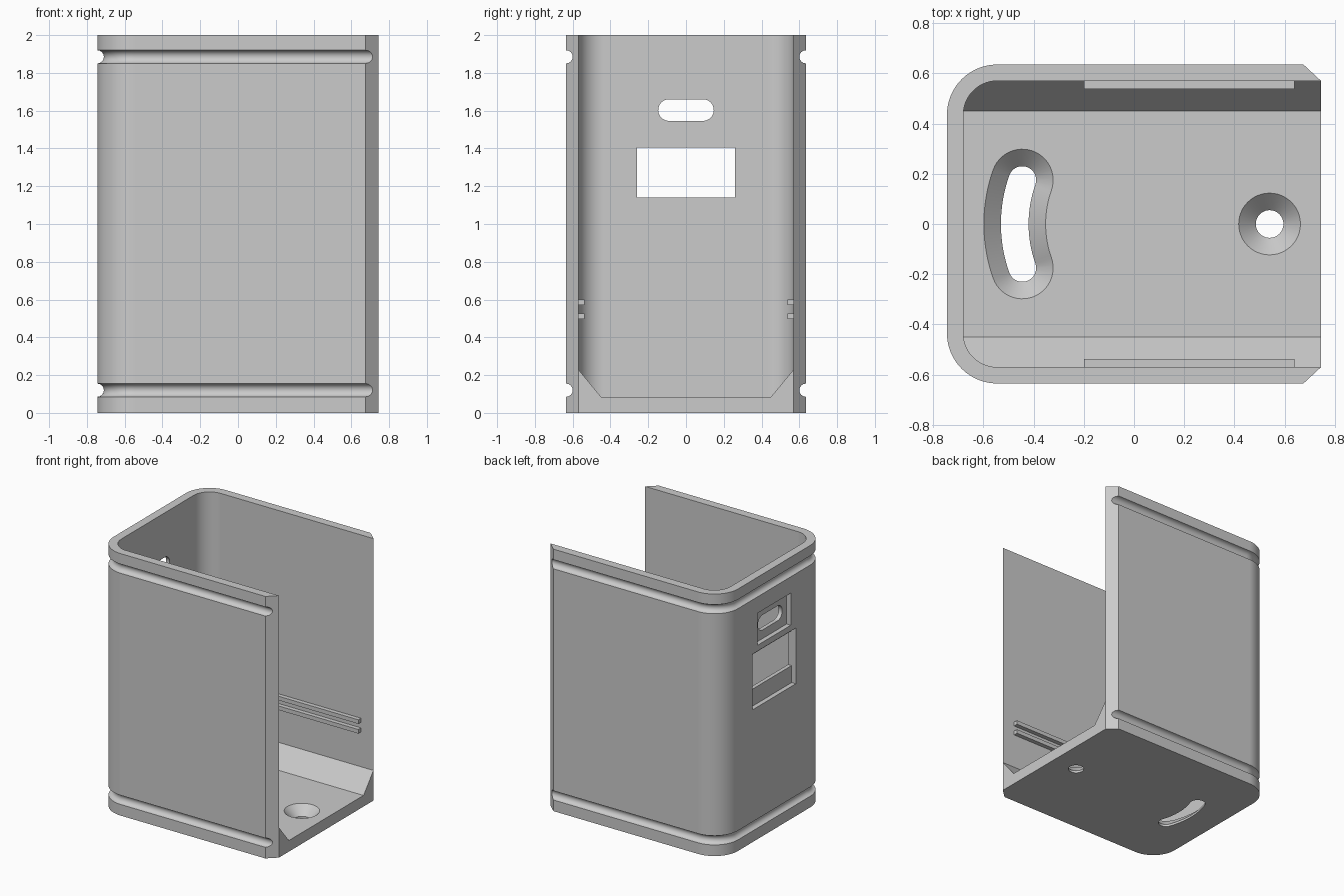
import bpy, bmesh
from math import sin, cos, pi, asin

old = bpy.data.objects.get("Cube")
if old:
    bpy.data.objects.remove(old, do_unlink=True)

HX, HY, H = 0.745, 0.635, 2.0      # half length, half width, height
WALL, FLOOR, R = 0.065, 0.085, 0.2

grey = bpy.data.materials.new("plain_grey")
grey.use_nodes = True
grey.diffuse_color = (0.6, 0.6, 0.6, 1)
grey.node_tree.nodes["Principled BSDF"].inputs["Base Color"].default_value = grey.diffuse_color


def add_object(name, mesh):
    ob = bpy.data.objects.new(name, mesh)
    bpy.context.collection.objects.link(ob)
    mesh.materials.clear()
    mesh.materials.append(grey)
    return ob


def loft(name, loops):
    """Closed solid through matching loops of points, capped at both ends."""
    bm = bmesh.new()
    rings = [[bm.verts.new(p) for p in loop] for loop in loops]
    n = len(rings[0])
    for a, b in zip(rings, rings[1:]):
        for i in range(n):
            j = (i + 1) % n
            bm.faces.new((a[i], a[j], b[j], b[i]))
    bm.faces.new(rings[0])
    bm.faces.new(rings[-1])
    bmesh.ops.recalc_face_normals(bm, faces=bm.faces)
    mesh = bpy.data.meshes.new(name)
    bm.to_mesh(mesh)
    bm.free()
    return add_object(name, mesh)


def along_z(name, outline, levels):
    return loft(name, [[(x, y, z) for x, y in outline] for z in levels])


def along_x(name, outline, levels):
    return loft(name, [[(x, y, z) for y, z in outline] for x in levels])


def arc(cx, cy, r, a0, a1, n=24):
    return [(cx + r * cos(a0 + (a1 - a0) * i / n),
             cy + r * sin(a0 + (a1 - a0) * i / n)) for i in range(n + 1)]


def rect(y, z0, z1):
    return [(-y, z0), (y, z0), (y, z1), (-y, z1)]


def rounded_end(inset, r):
    """The two round corners at the closed end, from +y to -y."""
    x, y = -HX + inset + r, HY - inset - r
    return arc(x, y, r, pi / 2, pi) + arc(x, -y, r, pi, 1.5 * pi)


def boolean(target, cutter, operation="DIFFERENCE"):
    cutter.hide_render = True
    mod = target.modifiers.new("cut", "BOOLEAN")
    mod.operation, mod.solver, mod.object = operation, "EXACT", cutter
    bpy.context.view_layer.objects.active = target
    bpy.ops.object.modifier_apply(modifier=mod.name)
    bpy.data.objects.remove(cutter, do_unlink=True)


# Outer shell with chamfered edges at the open end
tip = HX - 0.07
outline = rounded_end(0, R) + [(tip, -HY), (HX, WALL - HY), (HX, HY - WALL), (tip, HY)]
housing = along_z("housing", outline, (0, H))

# Cavity with sloped lower sides
inner = HY - WALL
cavity = along_z("cavity", rounded_end(WALL, R - WALL) + [(1, -inner), (1, inner)], (0.02, 2.2))
section = [(-0.45, FLOOR), (0.45, FLOOR), (inner, 0.23), (0.8, 0.51),
           (0.8, 2.4), (-0.8, 2.4), (-0.8, 0.51), (-inner, 0.23)]
boolean(cavity, along_x("cavity_section", section, (-1, 1.2)), "INTERSECT")
boolean(housing, cavity)

# Round grooves wrapped about the outside
for z in (0.12, 1.885):
    path = [(0.9, HY)] + rounded_end(0, R) + [(0.9, -HY)]
    curve = bpy.data.curves.new("groove_path", "CURVE")
    curve.dimensions = "3D"
    curve.bevel_depth, curve.bevel_resolution, curve.use_fill_caps = 0.035, 6, True
    spline = curve.splines.new("POLY")
    spline.points.add(len(path) - 1)
    for point, (x, y) in zip(spline.points, path):
        point.co = (x, y, z, 1)
    sweep = bpy.data.objects.new("groove_path", curve)
    bpy.context.collection.objects.link(sweep)
    deps = bpy.context.evaluated_depsgraph_get()
    mesh = bpy.data.meshes.new_from_object(sweep.evaluated_get(deps))
    bpy.data.objects.remove(sweep, do_unlink=True)
    bm = bmesh.new()
    bm.from_mesh(mesh)
    bmesh.ops.remove_doubles(bm, verts=bm.verts, dist=1e-5)
    bmesh.ops.recalc_face_normals(bm, faces=bm.faces)
    bm.to_mesh(mesh)
    bm.free()
    boolean(housing, add_object("groove", mesh))


# Countersunk round hole and curved slot in the floor
def round_hole(r):
    return arc(0.54, 0, r, 0, 2 * pi, 48)[:-1]


def curved_slot(r, bend=0.525, half=0.175):
    a, cx = asin(half / bend), 0.05
    ex, ey = cx - bend * cos(a), half
    return (arc(cx, 0, bend + r, pi - a, pi + a)
            + arc(ex, -ey, r, pi + a, 2 * pi + a)[1:]
            + arc(cx, 0, bend - r, pi + a, pi - a)[1:]
            + arc(ex, ey, r, -a, pi - a)[1:-1])


for name, shape in (("round_hole", round_hole), ("curved_slot", curved_slot)):
    steps = ((-0.1, 0.055), (0.017, 0.055), (FLOOR, 0.123), (0.105, 0.143))
    boolean(housing, loft(name, [[(x, y, z) for x, y in shape(r)] for z, r in steps]))

# Port and window through the end wall, each in a shallow outer recess
port = arc(0.09, 1.603, 0.057, -pi / 2, pi / 2) + arc(-0.09, 1.603, 0.057, pi / 2, 1.5 * pi)
through, shallow = (-1, -0.6), (-1, -HX + 0.035)
for name, shape, depth in (("port", port, through),
                           ("port_recess", rect(0.2, 1.48, 1.725), shallow),
                           ("window", rect(0.26, 1.14, 1.405), through),
                           ("window_recess", rect(0.26, 1.01, 1.435), shallow)):
    boolean(housing, along_x(name, shape, depth))

# Paired guide rails on both inner walls
for side, label in ((1, "back"), (-1, "front")):
    for z, level in ((0.496, "lower"), (0.57, "upper")):
        y0, y1 = side * (inner - 0.033), side * (inner + 0.01)
        bar = [(y0, z), (y1, z), (y1, z + 0.031), (y0, z + 0.031)]
        along_x(f"{label}_{level}_rail", bar, (-0.2, 0.64))

# Smooth curves, crisp edges
bpy.ops.object.select_all(action="DESELECT")
housing.select_set(True)
bpy.context.view_layer.objects.active = housing
bpy.ops.object.shade_smooth_by_angle(angle=pi / 6)
weighted = housing.modifiers.new("even_shading", "WEIGHTED_NORMAL")
weighted.keep_sharp = True
